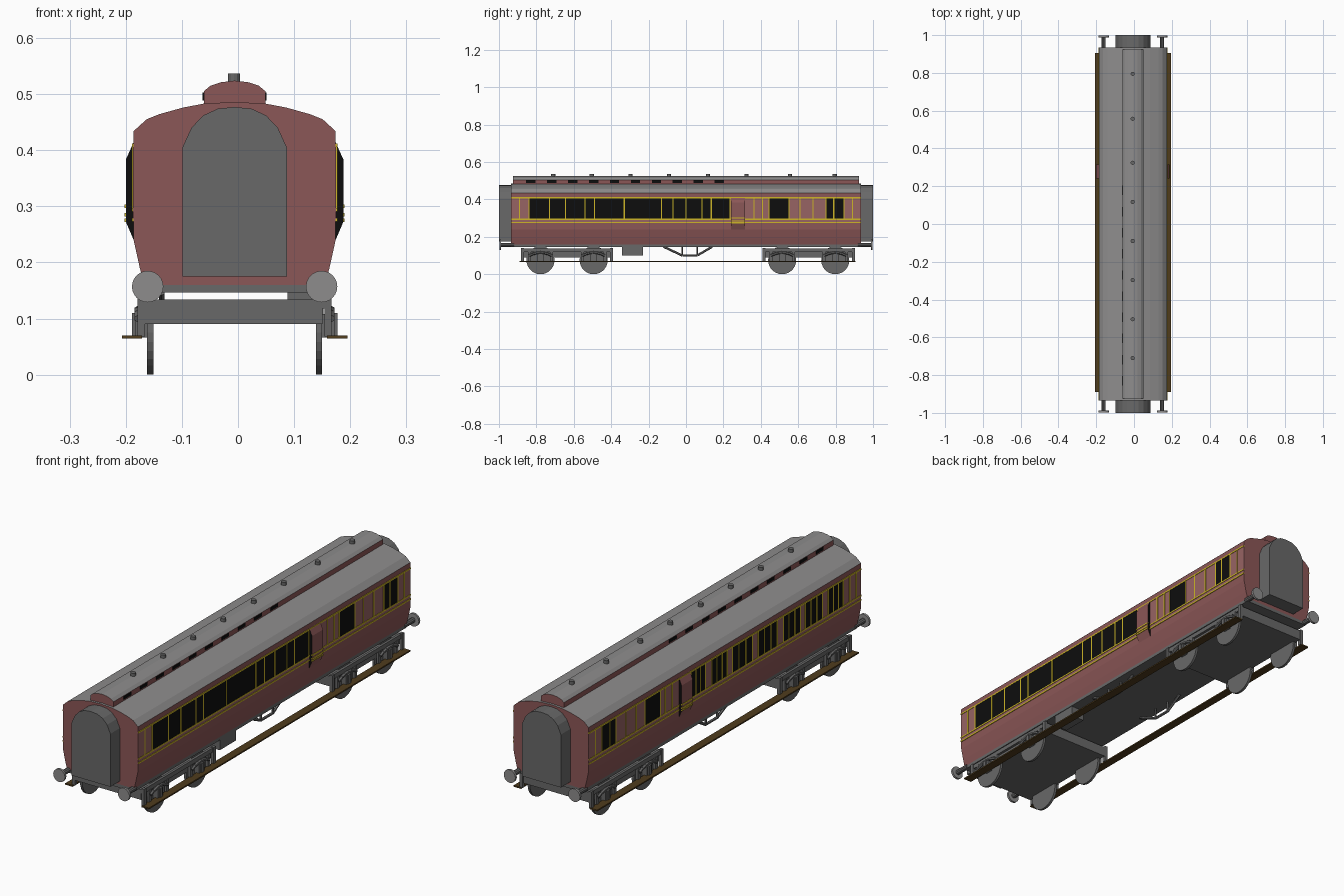
import bpy, bmesh, math
from mathutils import Matrix, Vector

if "Cube" in bpy.data.objects:
    bpy.data.objects.remove(bpy.data.objects["Cube"], do_unlink=True)

CX = -0.006          # centre line of the coach
HALF = 0.18          # half width of the body
END = 0.935          # half length of the body


def material(name, r, g, b):
    m = bpy.data.materials.new(name)
    m.use_nodes = True
    m.diffuse_color = (r, g, b, 1)
    m.node_tree.nodes["Principled BSDF"].inputs["Base Color"].default_value = (r, g, b, 1)
    return m


MAROON = material("maroon paint", 0.26, 0.095, 0.095)
PANEL = material("light maroon panel", 0.31, 0.125, 0.125)
ROOF = material("roof grey", 0.27, 0.265, 0.265)
DARK = material("underframe grey", 0.14, 0.14, 0.14)
GLASS = material("black glass", 0.004, 0.004, 0.004)
YELLOW = material("yellow lining", 0.62, 0.47, 0.02)
WOOD = material("brown wood", 0.08, 0.045, 0.012)


def finish(name, bm, *mats):
    bmesh.ops.recalc_face_normals(bm, faces=bm.faces)
    me = bpy.data.meshes.new(name)
    bm.to_mesh(me)
    bm.free()
    for m in mats:
        me.materials.append(m)
    ob = bpy.data.objects.new(name, me)
    bpy.context.collection.objects.link(ob)
    return ob


def add_box(bm, x0, x1, y0, y1, z0, z1):
    """Box given by its limits, x measured from the centre line."""
    size = Matrix.Diagonal((abs(x1 - x0), abs(y1 - y0), abs(z1 - z0), 1))
    mid = Matrix.Translation((CX + (x0 + x1) / 2, (y0 + y1) / 2, (z0 + z1) / 2))
    bmesh.ops.create_cube(bm, size=1, matrix=mid @ size)


def add_rod(bm, a, b, r, sides=10):
    """Cylinder between two points."""
    a, b = Vector(a), Vector(b)
    a.x += CX
    b.x += CX
    turn = (b - a).to_track_quat('Z', 'Y').to_matrix().to_4x4()
    bmesh.ops.create_cone(bm, cap_ends=True, segments=sides, radius1=r, radius2=r,
                          depth=(b - a).length, matrix=Matrix.Translation((a + b) / 2) @ turn)


def prism(name, pts, y0, y1, rule, *mats):
    """Extrude an (x, z) outline along y and colour faces by a rule."""
    bm = bmesh.new()
    rings = [[bm.verts.new((CX + x, y, z)) for x, z in pts] for y in (y0, y1)]
    for ring in rings:
        bm.faces.new(ring)
    for i in range(len(pts)):
        j = (i + 1) % len(pts)
        bm.faces.new((rings[0][i], rings[0][j], rings[1][j], rings[1][i]))
    bm.normal_update()
    for f in bm.faces:
        f.material_index = rule(f)
    return finish(name, bm, *mats)


def mirrored(half):
    return half + [(-x, z) for x, z in reversed(half) if x > 0]


def roof_rule(height):
    return lambda f: int(abs(f.normal.y) < 0.5 and f.calc_center_median().z > height)


# Body shell with its curved roof, and the raised roof deck
body = [(0.161, 0.16), (0.169, 0.19), (HALF, 0.24), (HALF, 0.434), (0.157, 0.455),
        (0.135, 0.464), (0.092, 0.476), (0.055, 0.483), (0, 0.486)]
prism("body_shell", mirrored(body), -END, END, roof_rule(0.436), MAROON, ROOF)
deck = [(0.055, 0.478), (0.055, 0.505), (0.043, 0.515), (0.025, 0.521), (0, 0.524)]
prism("raised_roof", mirrored(deck), -0.925, 0.925, roof_rule(0.506), MAROON, ROOF)

# Gangway connections, buffers
gangway = [(0.093, 0.175), (0.093, 0.405), (0.077, 0.44), (0.056, 0.462), (0.03, 0.474), (0, 0.477)]
buffers = bmesh.new()
stems = bmesh.new()
for s, label in ((-1, "front"), (1, "rear")):
    prism(label + "_gangway", mirrored(gangway), s * (END - 0.01), s, lambda f: 0, DARK)
    for x in (-0.155, 0.155):
        add_rod(stems, (x, s * 0.92, 0.157), (x, s * 0.99, 0.157), 0.011)
        add_rod(buffers, (x, s * 0.988, 0.157), (x, s * 0.998, 0.157), 0.028, 24)
finish("buffer_stems", stems, DARK)
finish("buffer_heads", buffers, ROOF)

# Roof ventilators
bm = bmesh.new()
for y in (0.795, 0.557, 0.324, 0.117, -0.09, -0.297, -0.504, -0.71):
    add_rod(bm, (-0.001, y, 0.515), (-0.001, y, 0.537), 0.011, 12)
finish("roof_vents", bm, DARK)

# Side decoration: panels, glass and lining; the two sides differ
ZLOW, ZHIGH = 0.297, 0.406
saloon_lines = [-0.89, -0.84, -0.73, -0.645, -0.54, -0.49, -0.33, -0.13, -0.07, 0.0, 0.085, 0.135,
                0.235, 0.363, 0.41, 0.444, 0.55, 0.61, 0.68, 0.749, 0.79, 0.845, 0.89]
shared_glass = [(0.444, 0.55), (0.749, 0.845)]
bays = [(0.135, 0.235), (-0.014, 0.09), (-0.186, -0.05), (-0.357, -0.227),
        (-0.516, -0.4), (-0.667, -0.55), (-0.81, -0.708)]
bay_lines = [a + (b - a) * k / 3 for a, b in bays for k in range(4)]
end_lines = [-0.9, -0.855] + [y for y in saloon_lines if y > 0.3]
layout = {1: ("left", [(-0.84, 0.235)] + shared_glass, saloon_lines),
          -1: ("right", bays + shared_glass, bay_lines + end_lines)}

for s, (label, glass, lines) in layout.items():
    def plate(bm, y0, y1, z0, z1, t, base=HALF):
        add_box(bm, s * (base - 0.003), s * (base + t), y0, y1, z0, z1)

    bm = bmesh.new()
    plate(bm, -END, END, 0.277, ZHIGH, 0.001)
    finish(label + "_panels", bm, PANEL)

    bm = bmesh.new()
    for a, b in glass:
        plate(bm, a, b, ZLOW, ZHIGH, 0.002)
    finish(label + "_windows", bm, GLASS)

    bm = bmesh.new()
    for i in range(10):
        y = -0.855 + i * 0.112
        plate(bm, y, y + 0.05, 0.489, 0.503, 0.002, 0.055)
    finish(label + "_roof_lights", bm, GLASS)

    bm = bmesh.new()
    for z in (0.409, 0.294, 0.276):
        plate(bm, -END, END, z - 0.003, z + 0.003, 0.003)
    for y in lines:
        plate(bm, y - 0.003, y + 0.003, ZLOW, ZHIGH, 0.003)
    for z in (0.3, 0.285, 0.275):
        plate(bm, 0.24, 0.315, z - 0.003, z + 0.003, 0.002, 0.194)
    finish(label + "_lining", bm, YELLOW)

    # Guard's lookout with glazed ends
    lookout = [(s * x, z) for x, z in
               ((0.175, 0.24), (HALF, 0.24), (0.194, 0.273), (0.194, 0.383), (HALF, 0.414), (0.175, 0.414))]
    prism(label + "_lookout", lookout, 0.24, 0.315,
          lambda f: int(abs(f.normal.y) > 0.5), MAROON, GLASS)

    # Long footboard
    bm = bmesh.new()
    add_box(bm, s * 0.165, s * 0.201, -0.89, 0.905, 0.064, 0.07)
    finish(label + "_footboard", bm, WOOD)

    # Queen-post truss under the floor
    bm = bmesh.new()
    path = [(-0.12, 0.147), (-0.02, 0.1), (0.06, 0.1), (0.14, 0.147)]
    for (y0, z0), (y1, z1) in zip(path, path[1:]):
        add_rod(bm, (s * 0.13, y0, z0), (s * 0.13, y1, z1), 0.006, 6)
    for y in (-0.02, 0.06):
        add_rod(bm, (s * 0.13, y, 0.1), (s * 0.13, y, 0.148), 0.005, 6)
    finish(label + "_truss", bm, DARK)

# Underframe and battery box
bm = bmesh.new()
add_box(bm, -0.161, 0.161, -END, END, 0.146, 0.161)
finish("underframe", bm, DARK)
bm = bmesh.new()
add_box(bm, 0.094, 0.158, -0.342, -0.23, 0.1, 0.147)
finish("battery_box", bm, DARK)

# Bogies: centre slab, wheels, side frames, springs and step brackets
for label, mid in (("front", -0.636), ("rear", 0.656)):
    frame, wheels = bmesh.new(), bmesh.new()
    add_box(frame, -0.16, 0.157, mid - 0.245, mid + 0.245, 0.09, 0.134)
    for s in (-1, 1):
        add_box(frame, s * 0.157, s * 0.168, mid - 0.245, mid + 0.245, 0.118, 0.137)
        for y in (mid - 0.239, mid + 0.239):
            add_box(frame, s * 0.16, s * 0.173, y - 0.008, y + 0.008, 0.068, 0.14)
        for side in (-1, 1):
            axle = mid + side * 0.142
            add_rod(wheels, (s * 0.145, axle, 0.075), (s * 0.156, axle, 0.075), 0.075, 28)
            add_box(frame, s * 0.152, s * 0.178, axle - 0.018, axle + 0.018, 0.066, 0.108)
            for leg in (-0.06, 0.06):
                add_box(frame, s * 0.16, s * 0.171, axle + leg - 0.008, axle + leg + 0.008, 0.068, 0.12)
            arc = [(axle + k * 0.02, 0.116 - 0.0018 * k * k) for k in range(-3, 4)]
            for (y0, z0), (y1, z1) in zip(arc, arc[1:]):
                add_rod(frame, (s * 0.172, y0, z0), (s * 0.172, y1, z1), 0.007, 6)
            add_box(frame, s * 0.172, s * 0.183, axle - 0.008, axle + 0.008, 0.066, 0.11)
    finish(label + "_bogie", frame, DARK)
    finish(label + "_wheels", wheels, DARK)
